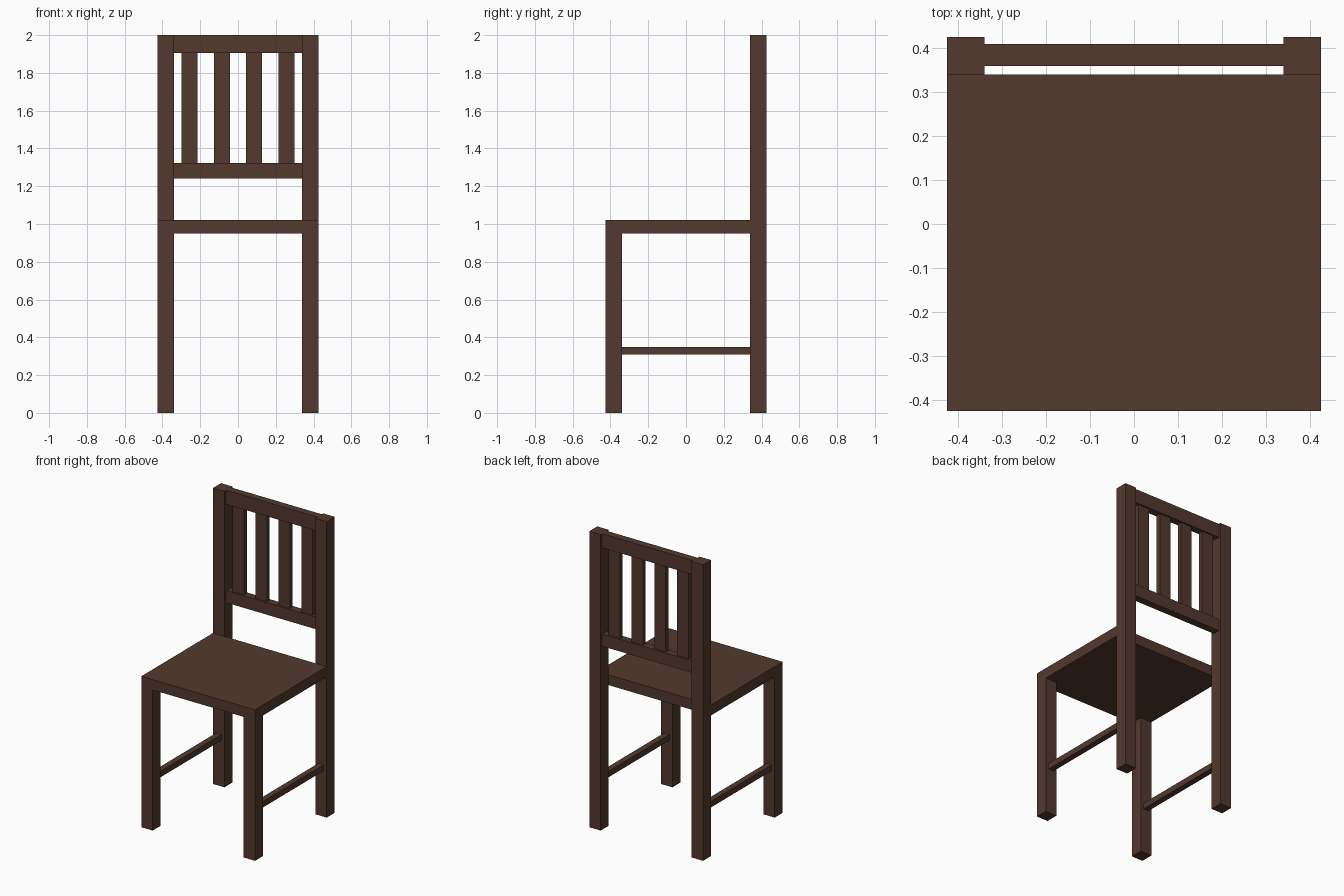
import bpy

if "Cube" in bpy.data.objects:
    bpy.data.objects.remove(bpy.data.objects["Cube"])

wood = bpy.data.materials.new("dark brown wood")
wood.diffuse_color = (0.085, 0.041, 0.026, 1.0)
wood.use_nodes = True
wood.node_tree.nodes["Principled BSDF"].inputs["Base Color"].default_value = wood.diffuse_color


def box(name, x, y, z):
    """Box given by its (min, max) range on each axis."""
    bpy.ops.mesh.primitive_cube_add(size=1)
    ob = bpy.context.object
    ob.name = name
    ob.data.name = name
    for v in ob.data.vertices:
        v.co = [r[1] if c > 0 else r[0] for c, r in zip(v.co, (x, y, z))]
    ob.data.materials.append(wood)
    return ob


OUT, IN = 0.425, 0.34      # outer and inner faces of the legs
SEAT_LOW, SEAT_TOP = 0.95, 1.02

# Seat board, ending at the front of the rear posts
box("seat", (-OUT, OUT), (-OUT, IN), (SEAT_LOW, SEAT_TOP))

# Legs, posts and side stretchers
for side, s in (("left", -1), ("right", 1)):
    leg_x = sorted((s * IN, s * OUT))
    bar_x = sorted((s * 0.3625, s * 0.4025))
    box(f"front_leg_{side}", leg_x, (-OUT, -IN), (0, SEAT_LOW))
    box(f"rear_post_{side}", leg_x, (IN, OUT), (0, 2))
    box(f"stretcher_{side}", bar_x, (-IN, IN), (0.31, 0.35))

# Backrest rails
box("top_rail", (-IN, IN), (0.36, 0.41), (1.905, 2))
box("lower_rail", (-IN, IN), (0.36, 0.41), (1.24, 1.322))

# Backrest slats
for i in range(4):
    cx = (i - 1.5) * 0.171
    box(f"back_slat_{i + 1}", (cx - 0.0425, cx + 0.0425), (0.37, 0.40), (1.322, 1.905))
